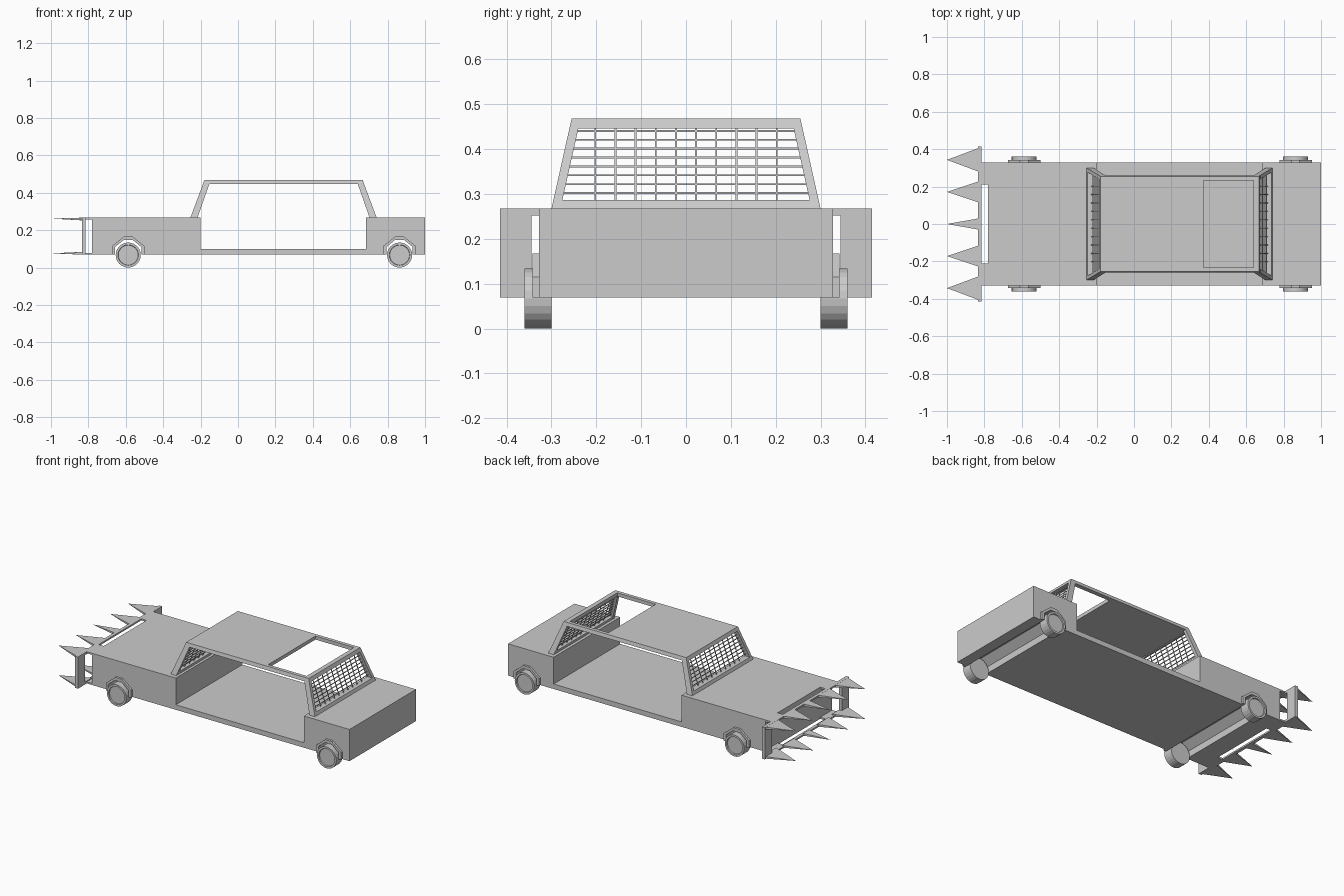
import bpy, bmesh, math
from mathutils import Vector

if "Cube" in bpy.data.objects:
    bpy.data.objects.remove(bpy.data.objects["Cube"])


def finish(name, bm):
    bmesh.ops.recalc_face_normals(bm, faces=bm.faces)
    me = bpy.data.meshes.new(name)
    bm.to_mesh(me)
    bm.free()
    ob = bpy.data.objects.new(name, me)
    bpy.context.collection.objects.link(ob)
    return ob


def add_hull(bm, pts):
    vs = [bm.verts.new(p) for p in pts]
    res = bmesh.ops.convex_hull(bm, input=vs)
    junk = [g for g in res['geom_interior'] if isinstance(g, bmesh.types.BMVert)]
    if junk:
        bmesh.ops.delete(bm, geom=junk, context='VERTS')


def add_box(bm, x0, x1, y0, y1, z0, z1):
    add_hull(bm, [(x, y, z) for x in (x0, x1) for y in (y0, y1) for z in (z0, z1)])


def add_bar(bm, a, b, w):
    a, b = Vector(a), Vector(b)
    d = (b - a).normalized()
    u = d.cross(Vector((1, 0, 0))).normalized() * w / 2
    v = d.cross(u).normalized() * w / 2
    add_hull(bm, [p + s * u + t * v for p in (a, b) for s in (-1, 1) for t in (-1, 1)])


def add_prism(bm, profile, y0, y1):
    # side profile in x/z, extruded along y
    face = bm.faces.new([bm.verts.new((x, y0, z)) for x, z in profile])
    ext = bmesh.ops.extrude_face_region(bm, geom=[face])
    bmesh.ops.translate(bm, vec=(0, y1 - y0, 0),
                        verts=[g for g in ext['geom'] if isinstance(g, bmesh.types.BMVert)])


WHEELS = (-0.587, 0.864)
FLOOR, TOP, ROOF0, ROOF = 0.069, 0.267, 0.446, 0.468
INNER = [(-0.07, FLOOR), (-0.07, 0.11), (-0.024, 0.148),
         (0.024, 0.148), (0.07, 0.11), (0.07, FLOOR)]
OUTER = [(-0.087, FLOOR), (-0.087, 0.115), (-0.022, 0.167),
         (0.022, 0.167), (0.087, 0.115), (0.087, FLOOR)]


def shift(pts, cx):
    return [(x + cx, z) for x, z in pts]


# body: hood, open floor and trunk, with wheel channels in the underside
bm = bmesh.new()
profile = [(-0.78, FLOOR)] + shift(INNER, WHEELS[0]) + shift(INNER, WHEELS[1])
profile += [(1.0, FLOOR), (1.0, TOP), (0.685, TOP), (0.685, 0.1),
            (-0.2, 0.1), (-0.2, TOP), (-0.78, TOP)]
add_prism(bm, profile, -0.328, 0.328)
finish("body", bm)

# wheel arch trims
bm = bmesh.new()
for cx in WHEELS:
    for y0, y1 in ((-0.342, -0.328), (0.328, 0.342)):
        add_prism(bm, shift(OUTER, cx) + shift(INNER, cx)[::-1], y0, y1)
finish("wheel_arches", bm)

# wheels with recessed hub discs
for cx, end in zip(WHEELS, ("front", "rear")):
    for s, side in ((-1, "right"), (1, "left")):
        bm = bmesh.new()
        prof = [(0.067, 0.30), (0.067, 0.36), (0.055, 0.36), (0.053, 0.353)]
        rings = [[bm.verts.new((cx + r * math.cos(a), s * y, 0.067 + r * math.sin(a)))
                  for a in (2 * math.pi * i / 24 for i in range(24))] for r, y in prof]
        for p, q in zip(rings, rings[1:]):
            for i in range(24):
                bm.faces.new((p[i], p[(i + 1) % 24], q[(i + 1) % 24], q[i]))
        bm.faces.new(rings[0])
        bm.faces.new(rings[-1])
        finish(f"{end}_{side}_wheel", bm)

# roof plate with rear opening
bm = bmesh.new()
add_hull(bm, [(x, y, z) for x0, x1, w, z in ((-0.188, 0.675, 0.26, ROOF0), (-0.18, 0.667, 0.255, ROOF))
              for x in (x0, x1) for y in (-w, w)])
roof = finish("roof", bm)
bm = bmesh.new()
add_box(bm, 0.372, 0.638, -0.233, 0.233, 0.4, 0.5)
cutter = finish("roof_cutter", bm)
cutter.hide_render = True
cutter.hide_set(True)
mod = roof.modifiers.new("opening", 'BOOLEAN')
mod.operation = 'DIFFERENCE'
mod.object = cutter
mod.solver = 'EXACT'

# slanted window frames and barred grilles at both cabin ends
MID = 0.2435
for s, end in ((-1, "front"), (1, "rear")):
    def X(d):
        return MID + s * d
    bm = bmesh.new()
    for t in (-1, 1):
        add_hull(bm, [(X(d), t * y, TOP) for d in (0.498, 0.46) for y in (0.28, 0.30)] +
                     [(X(d), t * y, ROOF0) for d in (0.431, 0.397) for y in (0.24, 0.26)])
    add_hull(bm, [(X(d), y, z) for d0, d1, w, z in ((0.498, 0.46, 0.298, TOP), (0.491, 0.454, 0.293, 0.286))
                  for d in (d0, d1) for y in (-w, w)])
    finish(f"{end}_window_frame", bm)

    bm = bmesh.new()

    def plane(z):
        return X(0.477 - (z - TOP) * 0.36)
    for i in range(10):
        y = (i - 4.5) * 0.045
        add_bar(bm, (plane(0.28), y, 0.28), (plane(0.45), y, 0.45), 0.004)
    for i in range(8):
        z = 0.302 + 0.0198 * i
        w = 0.29 - (z - TOP) * 0.22
        add_bar(bm, (plane(z), -w, z), (plane(z), w, z), 0.004)
    finish(f"{end}_grille", bm)

# spiked front ram: two rails, end plates and body brackets
bm = bmesh.new()
for z0, z1 in ((FLOOR, 0.079), (0.257, TOP)):
    add_box(bm, -0.835, -0.815, -0.415, 0.415, z0, z1)
    for t in (-1, 1):
        add_box(bm, -0.82, -0.775, t * 0.21, t * 0.328, z0, z1)
for t in (-1, 1):
    add_box(bm, -0.835, -0.815, t * 0.345, t * 0.415, FLOOR, TOP)
finish("ram_frame", bm)

bm = bmesh.new()
for z0, z1, zt in ((FLOOR, 0.084, 0.076), (0.252, TOP, 0.262)):
    for i in range(-2, 3):
        y = 0.1715 * i
        half, xb = ((0.03, -0.83), (0.058, -0.825), (0.069, -0.815))[abs(i)]
        add_hull(bm, [(-1.0, y, zt)] + [(xb, y + t * half, z) for t in (-1, 1) for z in (z0, z1)])
finish("ram_spikes", bm)
